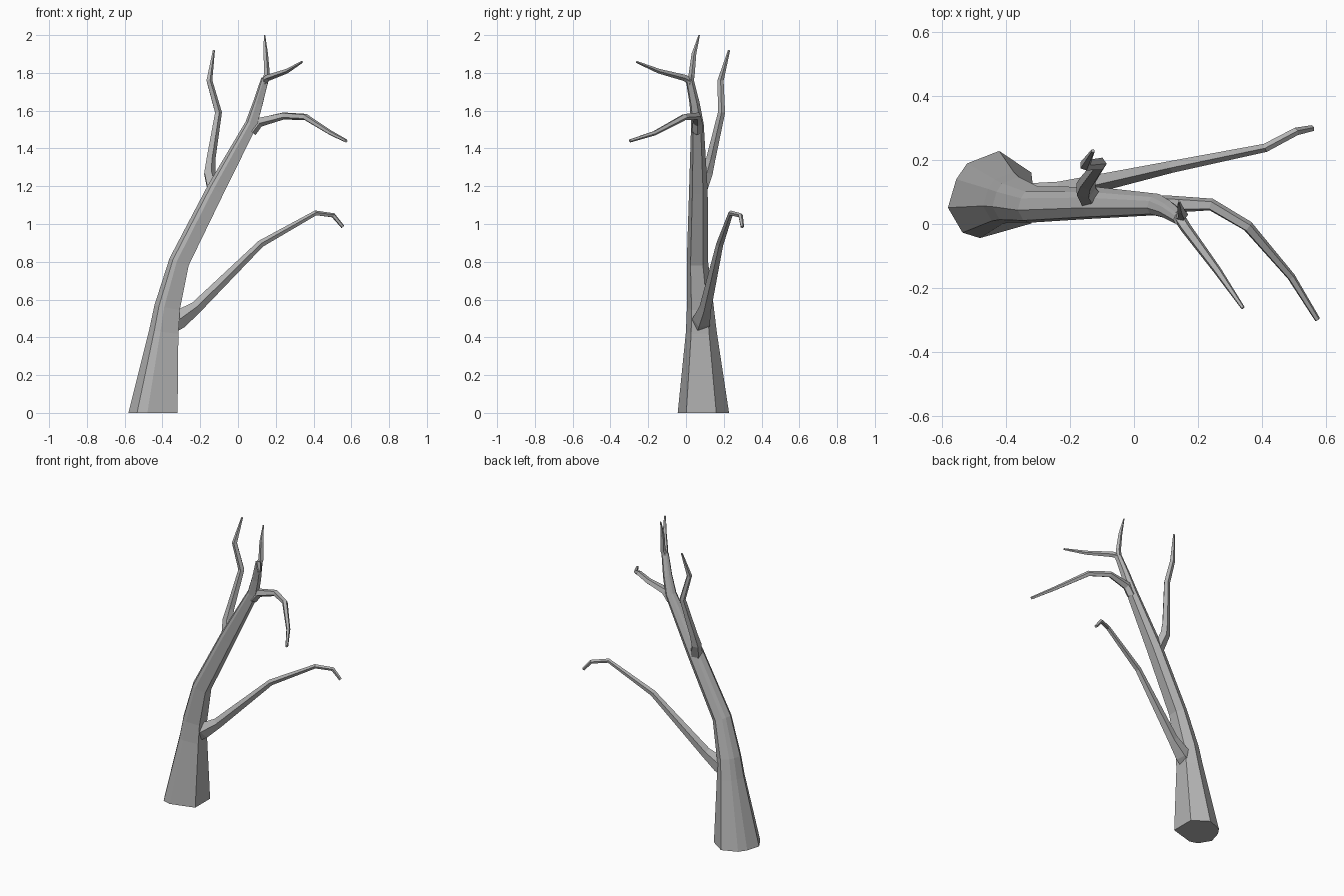
import bpy, bmesh, math
from mathutils import Vector

if "Cube" in bpy.data.objects:
    bpy.data.objects.remove(bpy.data.objects["Cube"])

bark = bpy.data.materials.new("grey_bark")
bark.use_nodes = True
bark.diffuse_color = (0.45, 0.45, 0.45, 1)
bark.node_tree.nodes["Principled BSDF"].inputs["Base Color"].default_value = (0.45, 0.45, 0.45, 1)


def polygon(sides):
    return [(math.cos(math.tau * i / sides), math.sin(math.tau * i / sides)) for i in range(sides)]


def limb(name, path, section, start=None):
    """Sweep a cross-section along (x, y, z, radius) points, mitred at each bend."""
    pts = [Vector(p[:3]) for p in path]
    bm = bmesh.new()
    rings, side = [], Vector((1, 0, 0))
    for i, p in enumerate(pts):
        before = (p - pts[i - 1]).normalized() if i else None
        after = (pts[i + 1] - p).normalized() if i + 1 < len(pts) else None
        if before and after:
            axis = (before + after).normalized()
        else:
            axis = before or start or after
        side = side - axis * side.dot(axis)
        side.normalize()
        up = axis.cross(side)
        r = path[i][3]
        rings.append([bm.verts.new(p + (side * u + up * v) * r) for u, v in section])
    n = len(section)
    for a, b in zip(rings, rings[1:]):
        for k in range(n):
            j = (k + 1) % n
            bm.faces.new((a[k], a[j], b[j], b[k]))
    bm.faces.new(rings[0][::-1])
    bm.faces.new(rings[-1])
    bmesh.ops.recalc_face_normals(bm, faces=bm.faces)
    mesh = bpy.data.meshes.new(name)
    bm.to_mesh(mesh)
    bm.free()
    mesh.materials.append(bark)
    obj = bpy.data.objects.new(name, mesh)
    bpy.context.collection.objects.link(obj)
    return obj


# Trunk: uneven eight-sided section, flat on the +x side
trunk_section = [(1, -.68), (1, .54), (.23, 1.06), (-.54, .76),
                 (-.8, .38), (-1, -.3), (-.65, -.9), (-.23, -1.03)]
limb("trunk", [(-.45, .09, 0, .13), (-.393, .08, .43, .078), (-.375, .075, .56, .068),
               (-.312, .06, .8, .054), (-.12, .065, 1.18, .047),
               (.07, .06, 1.53, .032), (.105, .045, 1.64, .026), (.143, .018, 1.77, .02)],
     trunk_section, Vector((0, 0, 1)))

# Long low branch with its swollen collar
limb("lower_branch", [(-.36, .075, .47, .055), (-.31, .085, .495, .052), (-.22, .105, .56, .034),
                      (.12, .18, .895, .02), (.41, .238, 1.058, .014),
                      (.505, .288, 1.045, .013), (.555, .298, .985, .01)], polygon(5))

# Upright branch on the back
limb("upright_branch", [(-.125, .07, 1.17, .04), (-.152, .11, 1.27, .033), (-.146, .13, 1.34, .026),
                        (-.105, .188, 1.59, .02), (-.153, .183, 1.76, .017),
                        (-.128, .228, 1.92, .006)], polygon(5))

# Drooping branch on the left
limb("drooping_branch", [(.07, .06, 1.49, .03), (.11, .062, 1.54, .028), (.24, .06, 1.573, .02),
                         (.355, -.008, 1.567, .018), (.49, -.165, 1.482, .013),
                         (.572, -.298, 1.44, .009)], polygon(5))

# Forked twigs at the crown
limb("crown_twig", [(.137, .02, 1.74, .02), (.152, .03, 1.79, .017),
                    (.146, .042, 1.9, .013), (.14, .07, 2, .004)], polygon(5))
limb("forward_twig", [(.138, .025, 1.755, .019), (.16, -.01, 1.775, .018),
                      (.26, -.145, 1.81, .013), (.34, -.262, 1.858, .006)], polygon(5))
